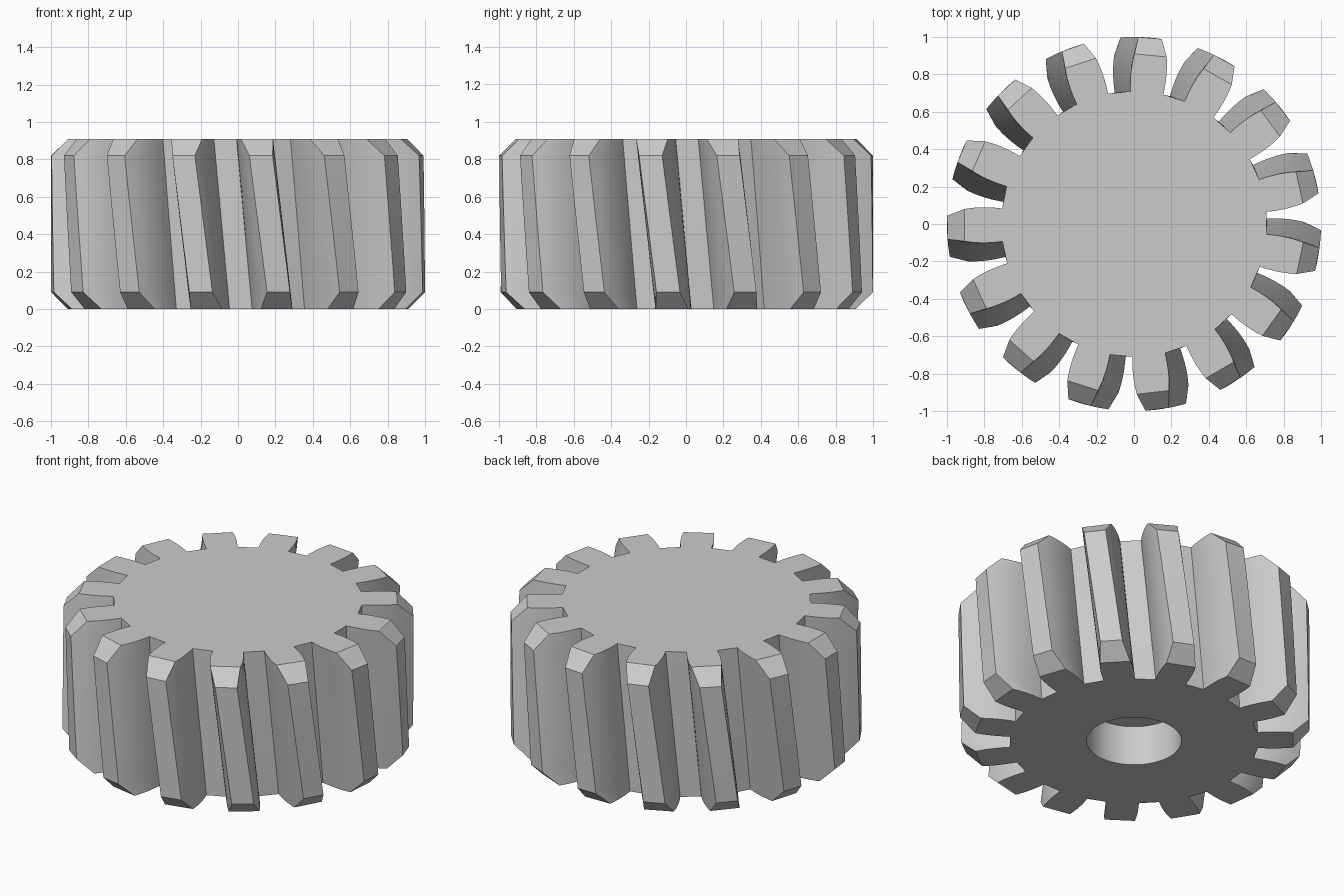
import bpy
import bmesh
from math import radians, cos, sin

cube = bpy.data.objects.get("Cube")
if cube:
    bpy.data.objects.remove(cube, do_unlink=True)

TEETH = 15
PITCH = radians(360 / TEETH)
HEIGHT, CHAMFER = 0.91, 0.09
ROOT_R, TIP_R = 0.71, 1.0
TWIST = radians(6.8)           # helix turn from bottom to top
PHASE = radians(15.8)          # tooth direction at mid height
HOLE_R, HOLE_DEPTH = 0.27, 0.25
FLANK_STEPS = 7


def half_angle(r):
    """Half the angular tooth width at radius r (bulging flank)."""
    t = (r - ROOT_R) / (TIP_R - ROOT_R)
    return radians(7.15 - 3.55 * t ** 2)


def polar(bm, r, a, z):
    return bm.verts.new((r * cos(a), r * sin(a), z))


def gear_ring(bm, z, outer):
    """One outline of all teeth, as a list of vertices per tooth."""
    turn = PHASE - TWIST * (z / HEIGHT - 0.5)
    radii = [ROOT_R + (outer - ROOT_R) * i / FLANK_STEPS
             for i in range(FLANK_STEPS + 1)]
    teeth = []
    for k in range(TEETH):
        c = turn + k * PITCH
        teeth.append([polar(bm, r, c - half_angle(r), z) for r in radii]
                     + [polar(bm, r, c + half_angle(r), z) for r in reversed(radii)])
    return teeth


def bridge(bm, low, high):
    n = len(low)
    for i in range(n):
        j = (i + 1) % n
        bm.faces.new((low[i], low[j], high[j], high[i]))


bm = bmesh.new()

# Helical toothed wall with chamfered tooth ends
middle = [CHAMFER + (HEIGHT - 2 * CHAMFER) * i / 4 for i in range(5)]
levels = ([(0, TIP_R - CHAMFER)] + [(z, TIP_R) for z in middle]
          + [(HEIGHT, TIP_R - CHAMFER)])
rings = [gear_ring(bm, z, outer) for z, outer in levels]
flat = [[v for tooth in ring for v in tooth] for ring in rings]
for low, high in zip(flat, flat[1:]):
    bridge(bm, low, high)

# Closed top: a tooth cap for each tooth around one disc
for tooth in rings[-1]:
    bm.faces.new(tooth)
bm.faces.new([v for tooth in rings[-1] for v in (tooth[0], tooth[-1])])

# Blind bore in the underside
SIDES = TEETH * 4
start = PHASE + TWIST / 2 - half_angle(ROOT_R)
bore = [[polar(bm, HOLE_R, start + i * PITCH / 4, z) for i in range(SIDES)]
        for z in (0, HOLE_DEPTH)]
bridge(bm, bore[0], bore[1])
bm.faces.new(bore[1])

# Underside between the teeth and the bore
for k, tooth in enumerate(rings[0]):
    edge = [bore[0][(4 * k + i) % SIDES] for i in range(5)]
    bm.faces.new(tooth + [edge[2], edge[1], edge[0]])
    following = rings[0][(k + 1) % TEETH]
    bm.faces.new([tooth[-1], following[0], edge[4], edge[3], edge[2]])

bmesh.ops.recalc_face_normals(bm, faces=bm.faces)
mesh = bpy.data.meshes.new("helical_gear")
bm.to_mesh(mesh)
bm.free()

# Plain grey metal
grey = bpy.data.materials.new("grey")
grey.use_nodes = True
colour = (0.6, 0.6, 0.6, 1)
grey.diffuse_color = colour
grey.node_tree.nodes["Principled BSDF"].inputs["Base Color"].default_value = colour
mesh.materials.append(grey)

gear = bpy.data.objects.new("helical_gear", mesh)
bpy.context.collection.objects.link(gear)
bpy.ops.object.select_all(action='DESELECT')
gear.select_set(True)
bpy.context.view_layer.objects.active = gear
bpy.ops.object.shade_smooth_by_angle(angle=radians(30))
